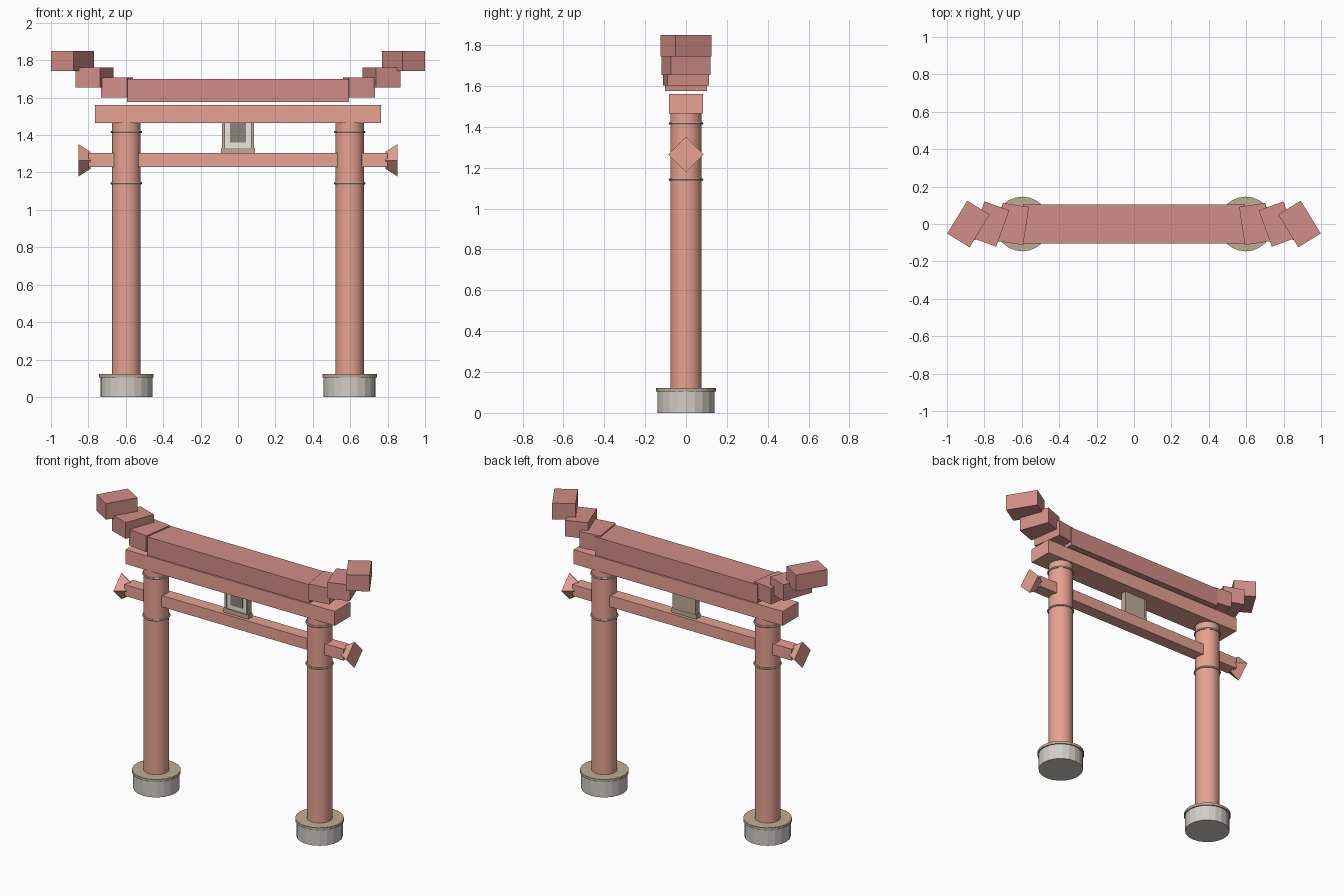
import bpy
from math import pi

if "Cube" in bpy.data.objects:
    bpy.data.objects.remove(bpy.data.objects["Cube"])


def material(name, rgb):
    m = bpy.data.materials.new(name)
    m.diffuse_color = (*rgb, 1)
    m.use_nodes = True
    m.node_tree.nodes["Principled BSDF"].inputs["Base Color"].default_value = m.diffuse_color
    return m


RED = material("vermilion", (0.80, 0.36, 0.29))
DARK_RED = material("roof_red", (0.64, 0.27, 0.24))
STONE = material("stone", (0.64, 0.61, 0.57))
BRONZE = material("bronze", (0.52, 0.41, 0.30))
PALE = material("pale_panel", (0.84, 0.81, 0.77))
BLACK = material("dark_panel", (0.26, 0.23, 0.21))


def finish(name, mat):
    ob = bpy.context.object
    ob.name = name
    ob.data.materials.append(mat)
    return ob


def box(name, mat, center, size, yaw=0):
    bpy.ops.mesh.primitive_cube_add(size=1, location=center, rotation=(0, 0, yaw))
    bpy.context.object.scale = size
    return finish(name, mat)


def cylinder(name, mat, x, z0, z1, r, sides):
    bpy.ops.mesh.primitive_cylinder_add(vertices=sides, radius=r, depth=z1 - z0,
                                        location=(x, 0, (z0 + z1) / 2))
    return finish(name, mat)


for side, s in (("left", -1), ("right", 1)):
    # stone footing, collar and pillar
    x = s * 0.597
    cylinder(side + "_footing", STONE, x, 0, 0.105, 0.139, 20)
    cylinder(side + "_footing_collar", BRONZE, x, 0.105, 0.122, 0.146, 24)
    pillar = cylinder(side + "_pillar", RED, x, 0.11, 1.48, 0.077, 24)
    bpy.ops.object.shade_smooth_by_angle()
    # bands around the pillar
    for i, z in enumerate((1.142, 1.417)):
        bpy.ops.mesh.primitive_torus_add(major_segments=24, minor_segments=6,
                                         major_radius=0.078, minor_radius=0.007,
                                         location=(x, 0, z))
        finish(f"{side}_pillar_band_{i + 1}", BRONZE)
    # flared diamond cap on the end of the tie beam
    bpy.ops.mesh.primitive_cone_add(vertices=4, radius1=0.045, radius2=0.086, depth=0.064,
                                    location=(s * 0.82, 0, 1.265), rotation=(0, s * pi / 2, 0))
    finish(side + "_tie_beam_cap", RED)
    # stepped, turned blocks forming the upswept roof ends
    steps = ((0.647, 1.655, 0.15), (0.768, 1.707, 0.35), (0.885, 1.797, 0.55))
    for i, (bx, bz, yaw) in enumerate(steps):
        box(f"{side}_roof_end_{i + 1}", DARK_RED, (s * bx, 0, bz), (0.141, 0.206, 0.107), s * yaw)

# horizontal beams
box("tie_beam", RED, (0, 0, 1.267), (1.60, 0.082, 0.075))
box("upper_beam", RED, (0, 0, 1.513), (1.53, 0.164, 0.095))
box("roof_beam", DARK_RED, (0, 0, 1.638), (1.188, 0.206, 0.123))

# framed blank plaque between the beams
box("plaque_back", BRONZE, (0, 0.006, 1.41), (0.164, 0.026, 0.20))
box("plaque_panel", PALE, (0, -0.009, 1.41), (0.14, 0.008, 0.18))
box("plaque_inset", BLACK, (0, -0.013, 1.43), (0.088, 0.006, 0.14))
box("plaque_bottom_rail", BRONZE, (0, 0, 1.318), (0.18, 0.042, 0.028))
for s in (-1, 1):
    box("plaque_side_rail", BRONZE, (s * 0.078, 0, 1.41), (0.014, 0.04, 0.20))
